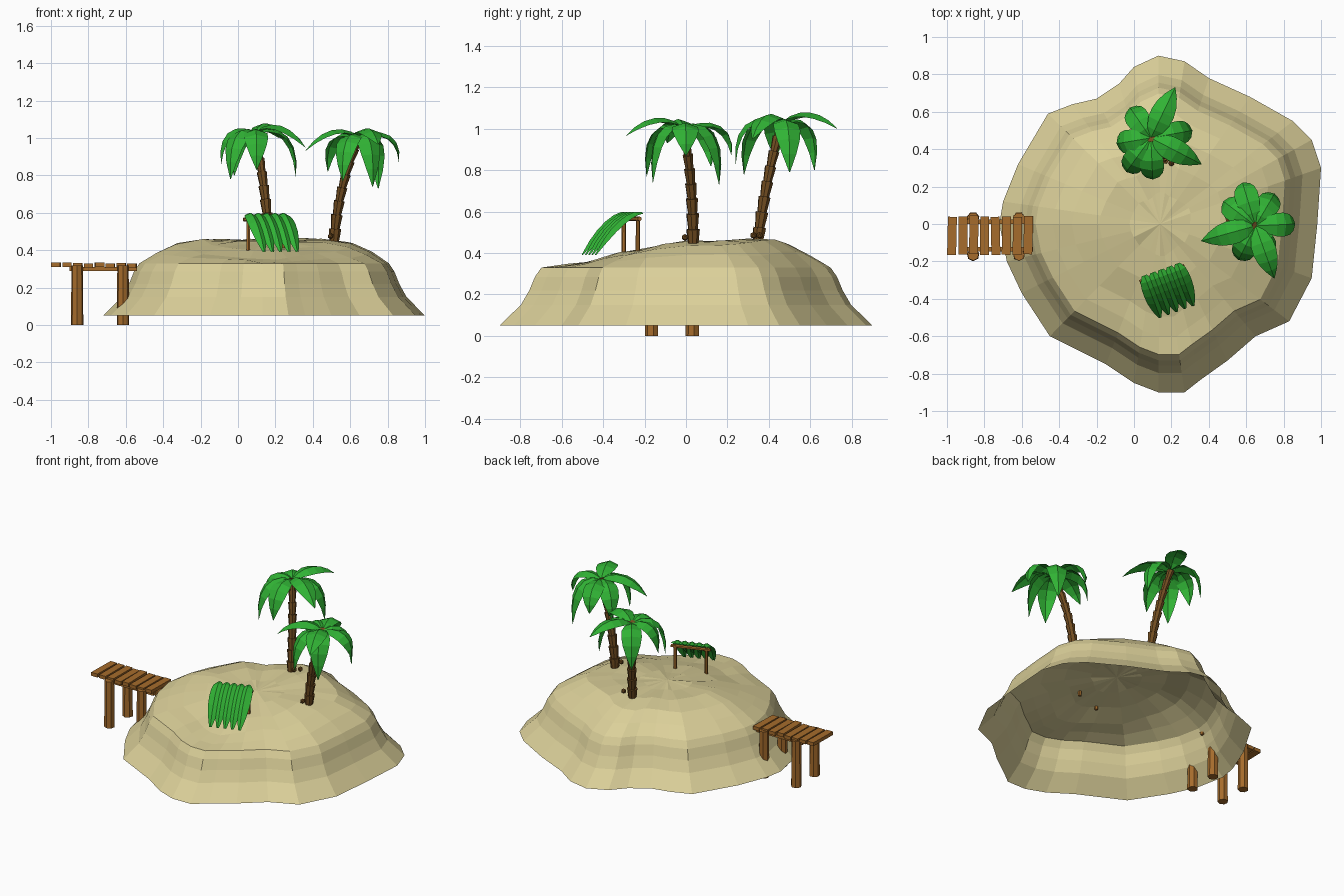
import bpy, bmesh, math, random
from mathutils import Vector, Matrix

if "Cube" in bpy.data.objects:
    bpy.data.objects.remove(bpy.data.objects["Cube"])

random.seed(4)

def material(name, rgb):
    m = bpy.data.materials.new(name)
    m.diffuse_color = (*rgb, 1)
    m.use_nodes = True
    m.node_tree.nodes["Principled BSDF"].inputs["Base Color"].default_value = m.diffuse_color
    return m

SAND = material("sand", (0.71, 0.63, 0.32))
LEAF = material("leaf_green", (0.03, 0.45, 0.035))
WOOD = material("dock_wood", (0.38, 0.15, 0.025))
BARK = material("bark", (0.17, 0.075, 0.015))

def finish(name, bm, mat):
    me = bpy.data.meshes.new(name)
    bm.to_mesh(me)
    bm.free()
    me.materials.append(mat)
    ob = bpy.data.objects.new(name, me)
    bpy.context.collection.objects.link(ob)
    return ob

def rod(bm, p0, p1, r0, r1, n=6):
    p0, p1 = Vector(p0), Vector(p1)
    d = p1 - p0
    rot = d.to_track_quat('Z', 'Y').to_matrix().to_4x4()
    bmesh.ops.create_cone(bm, cap_ends=True, segments=n, radius1=r0, radius2=r1,
                          depth=d.length, matrix=Matrix.Translation((p0 + p1) / 2) @ rot)

def box(bm, centre, size, turn=0):
    bmesh.ops.create_cube(bm, size=1, matrix=Matrix.Translation(centre)
                          @ Matrix.Rotation(turn, 4, 'Z') @ Matrix.Diagonal((*size, 1)))

def bezier(a, b, c, t):
    return a * (1 - t) ** 2 + b * 2 * t * (1 - t) + c * t * t

def blade(bm, a, b, c, widths, ridge, side=None):
    # folded leaf swept along a curve: edge, raised midrib, edge
    a, b, c = Vector(a), Vector(b), Vector(c)
    if side is None:
        side = Vector((0, 0, 1)).cross(c - a).normalized()
    rows, n = [], len(widths) - 1
    for i, w in enumerate(widths):
        t = i / n
        p = bezier(a, b, c, t)
        tan = ((b - a) * (1 - t) + (c - b) * t).normalized()
        up = tan.cross(side).normalized()
        lift = up * ridge * w / max(widths)
        rows.append([bm.verts.new(p + side * w), bm.verts.new(p + lift),
                     bm.verts.new(p - side * w)])
    for r, s in zip(rows, rows[1:]):
        for j in (0, 1):
            bm.faces.new((r[j], r[j + 1], s[j + 1], s[j]))

# Island: open shell of scaled outline rings
rim = [(.13, .90), (.27, .87), (.40, .78), (.62, .68), (.85, .55), (.95, .45), (1.0, .30),
       (.98, 0), (.95, -.29), (.83, -.52), (.65, -.60), (.50, -.73), (.36, -.83), (.27, -.90),
       (.13, -.90), (0, -.85), (-.15, -.75), (-.45, -.60), (-.60, -.37), (-.68, -.20),
       (-.72, 0), (-.70, .12), (-.62, .32), (-.46, .59), (-.33, .64), (-.20, .67),
       (-.08, .75), (0, .84)]
CX = 0.14

def ground(x, y, z, s):
    if s < .7:
        k = .18 if s < .6 else .08
        z -= k * max(0, -y - .02)
        z += .035 * math.exp(-((x - .36) ** 2 + (y - .42) ** 2) / .03)
        z += random.uniform(-.006, .006)
    return z

bm = bmesh.new()
rings = []
for s, z in [(1, .05), (.885, .15), (.84, .22), (.81, .285), (.775, .33),
             (.67, .387), (.55, .437), (.38, .455), (.19, .452)]:
    ring = []
    for x, y in rim:
        px, py = CX + (x - CX) * s, y * s
        ring.append(bm.verts.new((px, py, ground(px, py, z, s))))
    rings.append(ring)
N = len(rim)
for r, q in zip(rings, rings[1:]):
    for i in range(N):
        bm.faces.new((r[i], q[i], q[(i + 1) % N], r[(i + 1) % N]))
top = bm.verts.new((CX, 0, .45))
for i in range(N):
    bm.faces.new((rings[-1][i], top, rings[-1][(i + 1) % N]))
bmesh.ops.recalc_face_normals(bm, faces=bm.faces)
if top.normal.z < 0:
    bmesh.ops.reverse_faces(bm, faces=bm.faces)
finish("sand_island", bm, SAND)

# Palms: ringed trunk, drooping leaves, fallen nuts
def palm(name, base, bend, crown, tips, nuts):
    base, bend, crown = Vector(base), Vector(bend), Vector(crown)
    bm = bmesh.new()
    n = 8
    for i in range(n):
        p0 = bezier(base, bend, crown, i / n)
        p1 = bezier(base, bend, crown, (i + 1.1) / n)
        r = .033 - .010 * i / n
        rod(bm, p0, p1, r * .72, r, 8)
    finish(name + "_trunk", bm, BARK)
    bm = bmesh.new()
    for x, y, z in tips:
        tip = Vector((x, y, z))
        f = .5 if z > .92 else .95
        mid = crown.lerp(tip, f)
        mid.z = crown.z + (.075 if z > .92 else .05)
        blade(bm, crown, mid, tip, [.012, .045, .062, .064, .055, .034, .002], .022)
    finish(name + "_leaves", bm, LEAF)
    bm = bmesh.new()
    for p in nuts:
        bmesh.ops.create_icosphere(bm, subdivisions=1, radius=.017,
                                   matrix=Matrix.Translation(p))
    finish(name + "_fallen_nuts", bm, BARK)

palm("back_palm", (.165, .345, .44), (.15, .38, .74), (.09, .46, 1.025),
     [(.22, .73, 1.0), (.36, .32, .95), (.31, .50, .79), (-.02, .62, .80),
      (-.09, .43, .86), (-.04, .28, .78), (.10, .24, .83)],
     [(.20, .325, .485), (.225, .355, .485)])
palm("right_palm", (.513, .035, .43), (.53, .035, .74), (.65, -.01, 1.0),
     [(.36, -.09, .93), (.75, -.29, .965), (.86, .0, .87), (.58, .22, .87),
      (.75, .16, .73), (.72, -.16, .74), (.56, -.19, .77), (.48, .12, .82)],
     [(.495, -.005, .475)])

# Lean-to: two posts, crossbar and a row of long leaves
bm = bmesh.new()
for x, y in [(.055, -.30), (.245, -.232)]:
    rod(bm, (x, y, .38), (x, y, .575), .011, .010)
rod(bm, (.03, -.309, .565), (.27, -.223, .565), .011, .011)
finish("shelter_frame", bm, WOOD)
bm = bmesh.new()
across = Vector((.94, .34, 0))
for i in range(5):
    a = Vector((.055, -.275, .59)) + across * (.047 * i)
    c = a + Vector((.085, -.225, -.20))
    m = a.lerp(c, .4) + Vector((0, 0, .075))
    blade(bm, a, m, c, [.014, .034, .040, .041, .038, .028, .008], .020, across)
finish("shelter_leaf_roof", bm, LEAF)

# Dock: planks, rails and posts
bm = bmesh.new()
for i in range(8):
    box(bm, (-.973 + .0582 * i, -.062 + random.uniform(-.004, .004),
             .320 + random.uniform(-.003, .003)),
        (.048, .205, .024), random.uniform(-.03, .03))
finish("dock_planks", bm, WOOD)
bm = bmesh.new()
for y in (-.135, .012):
    box(bm, (-.72, y, .299), (.36, .025, .022))
finish("dock_rails", bm, WOOD)
bm = bmesh.new()
for x in (-.86, -.615):
    for y in (-.165, .032):
        rod(bm, (x, y, 0), (x, y, .318), .034, .031, 7)
finish("dock_posts", bm, WOOD)
